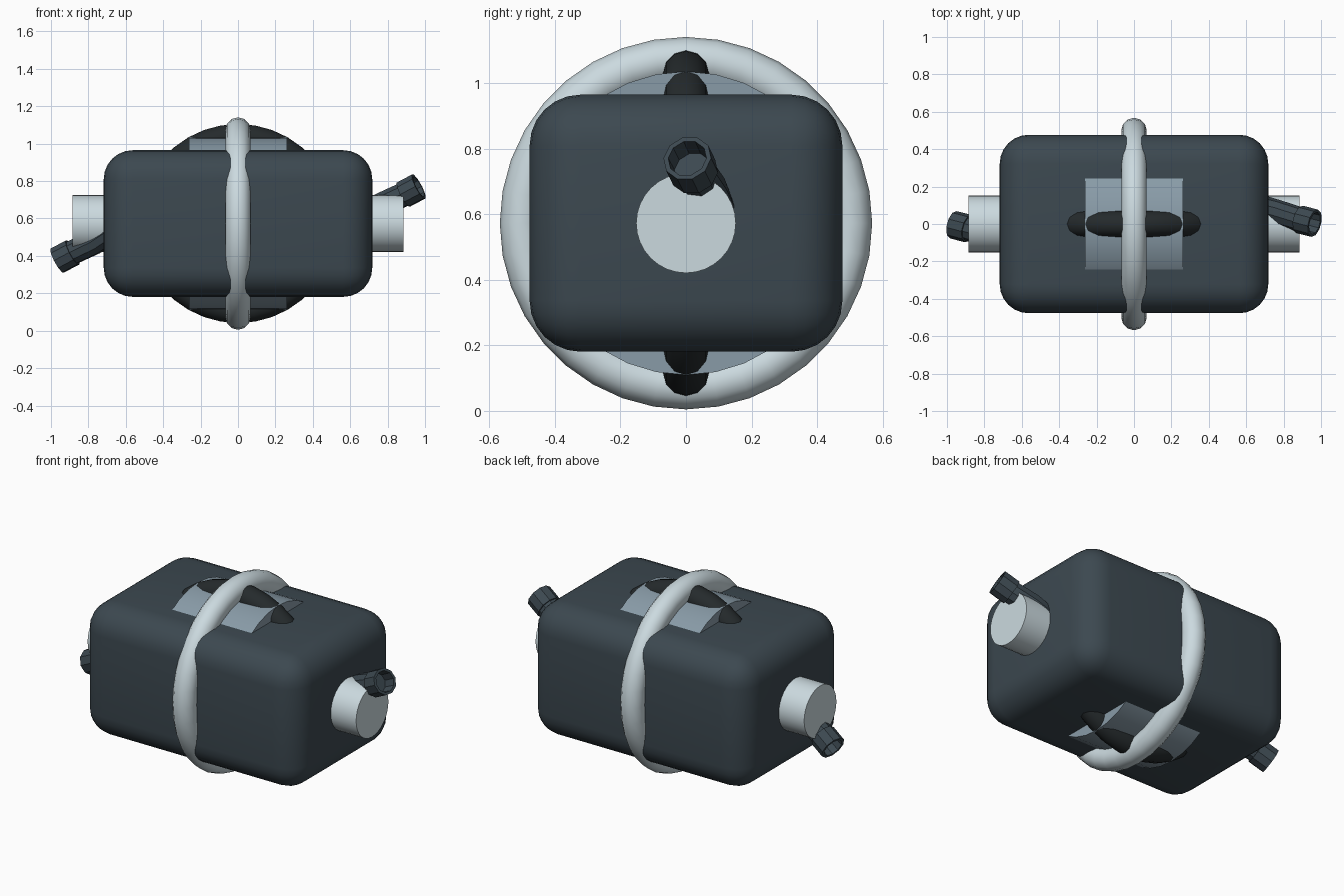
import bpy, bmesh
from math import radians, cos, sin, tau
from mathutils import Vector

if "Cube" in bpy.data.objects:
    bpy.data.objects.remove(bpy.data.objects["Cube"])

CZ = 0.573  # height of the shared centre


def material(name, rgb):
    m = bpy.data.materials.new(name)
    m.diffuse_color = (*rgb, 1)
    m.use_nodes = True
    m.node_tree.nodes["Principled BSDF"].inputs["Base Color"].default_value = m.diffuse_color
    return m


SLATE = material("slate", (0.045, 0.065, 0.08))
PALE = material("pale_metal", (0.60, 0.70, 0.74))
MID = material("mid_grey", (0.25, 0.33, 0.39))
BLACK = material("near_black", (0.018, 0.023, 0.025))


def finish(name, mat, angle=35):
    ob = bpy.context.object
    ob.name = name
    ob.data.materials.append(mat)
    bpy.ops.object.shade_smooth_by_angle(angle=radians(angle))
    return ob


def cylinder_x(name, radius, length, sides, mat):
    bpy.ops.mesh.primitive_cylinder_add(vertices=sides, radius=radius, depth=length,
                                        location=(0, 0, CZ), rotation=(0, radians(90), 0))
    return finish(name, mat)


def ring(name, major, minor, rot, mat):
    bpy.ops.mesh.primitive_torus_add(major_segments=36, minor_segments=12, major_radius=major,
                                     minor_radius=minor, location=(0, 0, CZ), rotation=rot)
    return finish(name, mat, 40)


def hose(name, stations, mat, sides=10):
    """Loft circles along (point, radius, direction) stations, open at the mouth."""
    bm = bmesh.new()
    rings = []
    for p, r, d in stations:
        q = Vector(d).to_track_quat('Z', 'Y')
        rings.append([bm.verts.new(Vector(p) + q @ Vector((r * cos(tau * i / sides),
                                                           r * sin(tau * i / sides), 0)))
                      for i in range(sides)])
    for a, b in zip(rings, rings[1:]):
        for i in range(sides):
            j = (i + 1) % sides
            bm.faces.new((a[i], a[j], b[j], b[i]))
    bm.faces.new(rings[-1])
    bmesh.ops.recalc_face_normals(bm, faces=bm.faces)
    me = bpy.data.meshes.new(name)
    bm.to_mesh(me)
    bm.free()
    ob = bpy.data.objects.new(name, me)
    ob.location.z = CZ
    bpy.context.collection.objects.link(ob)
    bpy.context.view_layer.objects.active = ob
    for o in bpy.context.selected_objects:
        o.select_set(False)
    ob.select_set(True)
    return finish(name, mat, 25)


# Rounded main housing
bpy.ops.mesh.primitive_cube_add(size=1, location=(0, 0, CZ))
body = bpy.context.object
body.scale = (1.436, 0.954, 0.784)
bpy.ops.object.transform_apply(location=False, rotation=False, scale=True)
bev = body.modifiers.new("round", 'BEVEL')
bev.width = 0.155
bev.segments = 6
bpy.ops.object.modifier_apply(modifier="round")
finish("housing", SLATE)

# Pale hoop, dark hoop, inner drum and the axle through the ends
ring("outer_hoop", 0.50, 0.068, (0, radians(90), 0), PALE)
ring("dark_hoop", 0.462, 0.07, (radians(90), 0, 0), BLACK)
cylinder_x("inner_drum", 0.463, 0.525, 32, MID)
cylinder_x("axle", 0.152, 1.77, 32, PALE)

# Bent hoses, one at each end, point-mirrored, with a collar and recessed mouth
tip_dir = (0.86, -0.22, 0.46)
path = [
    ((0.66, 0.09, -0.04), 0.068, (0.3, 0, 1)),
    ((0.69, 0.085, 0.04), 0.068, (0.7, -0.1, 0.7)),
    ((0.77, 0.06, 0.10), 0.068, (0.85, -0.25, 0.46)),
    ((0.885, 0.025, 0.155), 0.066, tip_dir),
    ((0.885, 0.025, 0.155), 0.075, tip_dir),
    ((0.966, 0.004, 0.198), 0.075, tip_dir),
    ((0.966, 0.004, 0.198), 0.060, tip_dir),
    ((0.90, 0.021, 0.163), 0.058, tip_dir),
]
for label, s in (("right", 1), ("left", -1)):
    hose(label + "_hose", [(s * Vector(p), r, s * Vector(d)) for p, r, d in path], SLATE)
